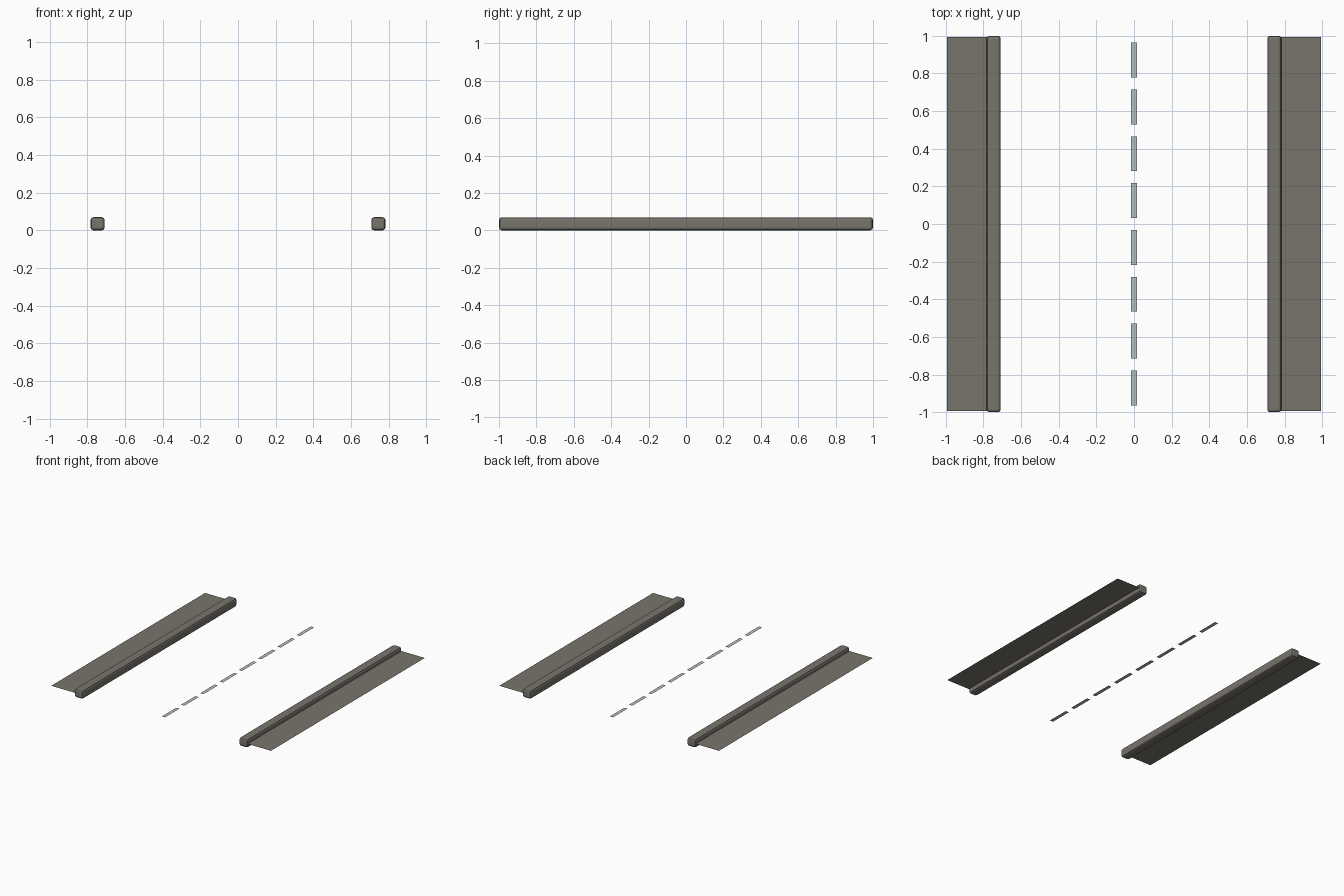
import bpy, bmesh

if "Cube" in bpy.data.objects:
    bpy.data.objects.remove(bpy.data.objects["Cube"])

MID_Z = 0.035  # height of pavement and lane markings


def material(name, rgb):
    m = bpy.data.materials.new(name)
    m.diffuse_color = (*rgb, 1)
    m.use_nodes = True
    m.node_tree.nodes["Principled BSDF"].inputs["Base Color"].default_value = m.diffuse_color
    return m


concrete = material("concrete grey", (0.19, 0.178, 0.15))
paint = material("pale lane paint", (0.46, 0.53, 0.54))


def add_object(name, bm, mat):
    me = bpy.data.meshes.new(name)
    bm.to_mesh(me)
    bm.free()
    me.materials.append(mat)
    ob = bpy.data.objects.new(name, me)
    bpy.context.collection.objects.link(ob)
    return ob


def plate(name, x0, x1, y0, y1, mat):
    bm = bmesh.new()
    bm.faces.new([bm.verts.new((x, y, MID_Z)) for x, y in
                  ((x0, y0), (x1, y0), (x1, y1), (x0, y1))])
    return add_object(name, bm, mat)


def kerb(name, cx):
    bm = bmesh.new()
    bmesh.ops.create_cube(bm, size=1)
    for v in bm.verts:
        v.co.x = v.co.x * 0.075 + cx
        v.co.y *= 2.0
        v.co.z = v.co.z * 0.07 + MID_Z
    bmesh.ops.bevel(bm, geom=bm.edges[:], offset=0.015, segments=2,
                    profile=0.5, affect='EDGES')
    return add_object(name, bm, concrete)


# Pavement strip and rounded kerb on each side
for side, s in (("left", -1), ("right", 1)):
    kerb(side + "_kerb", s * 0.746)
    a, b = sorted((s * 0.75, s * 0.995))
    plate(side + "_pavement", a, b, -0.995, 0.995, concrete)

# Dashed centre line
for i in range(8):
    cy = (i - 3.5) * 0.249
    plate(f"lane_dash_{i + 1}", -0.015, 0.015, cy - 0.0925, cy + 0.0925, paint)
